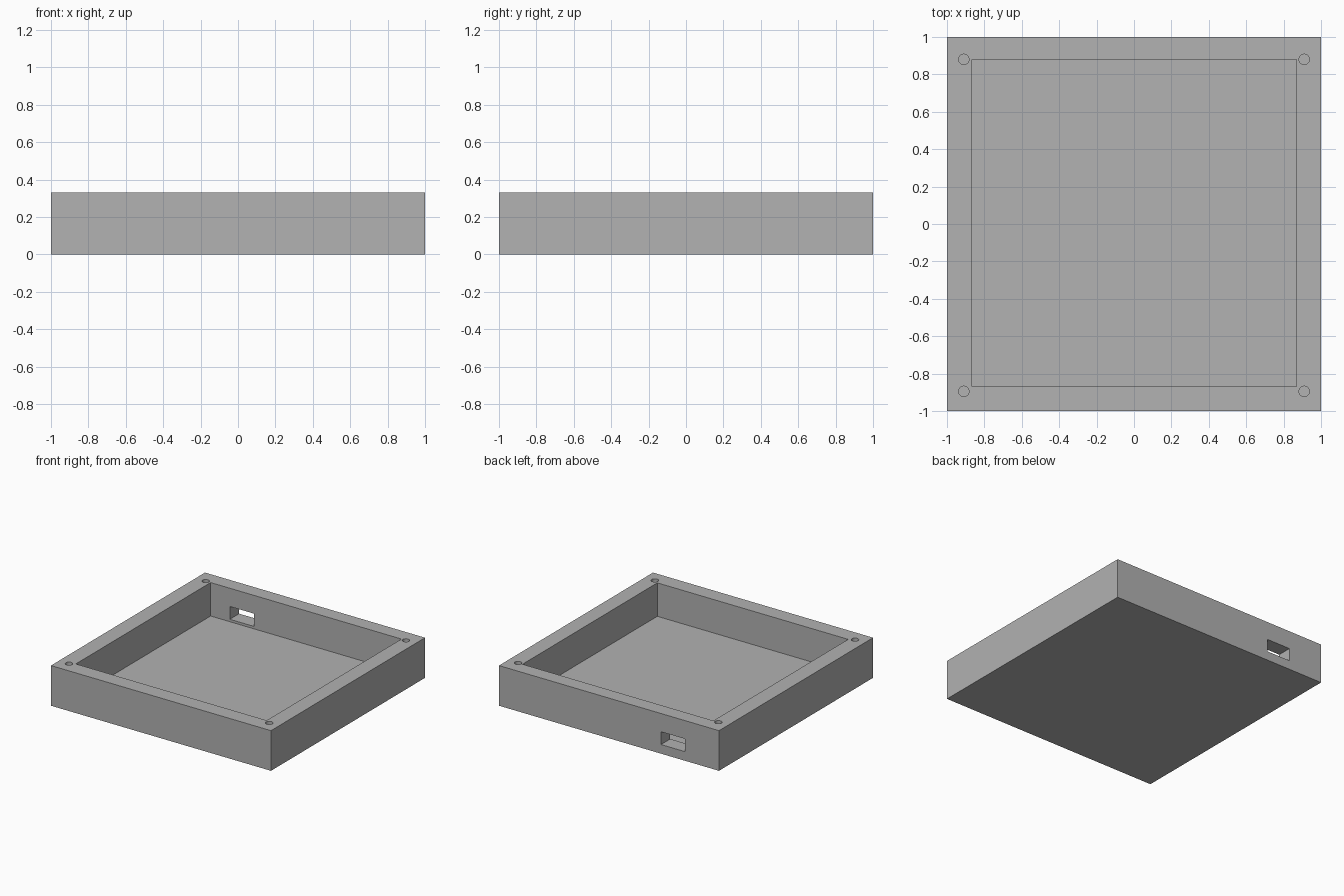
import bpy

default = bpy.data.objects.get("Cube")
if default:
    bpy.data.objects.remove(default, do_unlink=True)

HEIGHT = 0.33
FLOOR = 0.055

grey = bpy.data.materials.new("plain grey")
grey.use_nodes = True
colour = (0.445, 0.445, 0.445, 1)
grey.diffuse_color = colour
grey.node_tree.nodes["Principled BSDF"].inputs["Base Color"].default_value = colour


def box(name, low, high):
    """Box spanning two opposite corners."""
    centre = [(a + b) / 2 for a, b in zip(low, high)]
    bpy.ops.mesh.primitive_cube_add(size=1, location=centre)
    obj = bpy.context.object
    obj.name = name
    obj.scale = [b - a for a, b in zip(low, high)]
    bpy.ops.object.transform_apply(location=True, rotation=False, scale=True)
    obj.data.materials.append(grey)
    return obj


def cut(body, cutter):
    """Subtract the cutter from the body, then discard it."""
    cutter.hide_render = True
    bpy.context.view_layer.update()
    mod = body.modifiers.new("cut", 'BOOLEAN')
    mod.operation = 'DIFFERENCE'
    mod.solver = 'EXACT'
    mod.object = cutter
    bpy.ops.object.select_all(action='DESELECT')
    bpy.context.view_layer.objects.active = body
    body.select_set(True)
    bpy.ops.object.modifier_apply(modifier=mod.name)
    bpy.data.objects.remove(cutter, do_unlink=True)


# Open tray
tray = box("enclosure_tray", (-1, -1, 0), (1, 1, HEIGHT))
cut(tray, box("cavity_cutter", (-0.865, -0.87, FLOOR), (0.87, 0.88, HEIGHT + 0.1)))

# Cable slot through the back wall
cut(tray, box("slot_cutter", (-0.69, 0.8, 0.075), (-0.473, 1.1, 0.18)))

# Blind screw holes in the corners of the rim
hole_depth = 0.2
for x in (-0.91, 0.91):
    for y in (-0.895, 0.88):
        bpy.ops.mesh.primitive_cylinder_add(
            vertices=24, radius=0.028, depth=2 * hole_depth, location=(x, y, HEIGHT))
        drill = bpy.context.object
        drill.name = "screw_hole_cutter"
        drill.data.materials.append(grey)
        cut(tray, drill)

bpy.ops.object.shade_smooth_by_angle()
